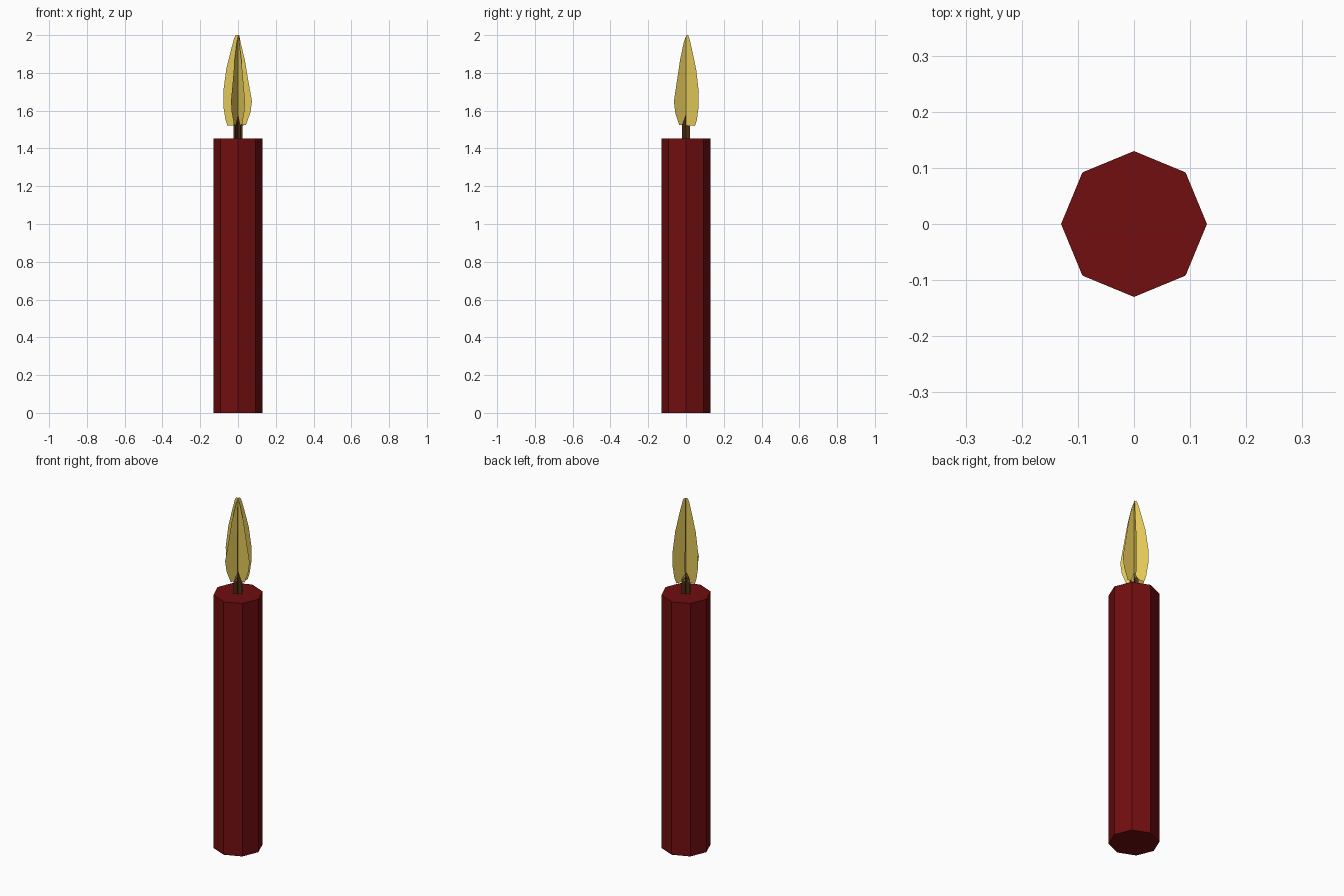
import bpy, bmesh, math

if "Cube" in bpy.data.objects:
    bpy.data.objects.remove(bpy.data.objects["Cube"])


def material(name, rgb):
    m = bpy.data.materials.new(name)
    m.diffuse_color = (*rgb, 1)
    m.use_nodes = True
    m.node_tree.nodes["Principled BSDF"].inputs["Base Color"].default_value = m.diffuse_color
    return m


def add_object(name, bm, mat):
    me = bpy.data.meshes.new(name)
    bm.to_mesh(me)
    bm.free()
    me.materials.append(mat)
    ob = bpy.data.objects.new(name, me)
    bpy.context.collection.objects.link(ob)
    return ob


def crossed_blades(name, profile, mat):
    """Three flat upright sheets through the axis, 60 degrees apart."""
    bm = bmesh.new()
    for deg in (60, 120, 180):
        c, s = math.cos(math.radians(deg)), math.sin(math.radians(deg))
        bm.faces.new([bm.verts.new((r * c, r * s, z)) for r, z in profile])
    bmesh.ops.triangulate(bm, faces=bm.faces[:])
    return add_object(name, bm, mat)


red = material("dark red wax", (0.165, 0.0044, 0.005))
yellow = material("flame yellow", (0.77, 0.58, 0.10))
brown = material("wick brown", (0.080, 0.030, 0.007))

# Candle body: octagonal prism with corners on the axes
HEIGHT = 1.453
bm = bmesh.new()
bmesh.ops.create_cone(bm, cap_ends=True, segments=8, radius1=0.13, radius2=0.13, depth=HEIGHT)
bmesh.ops.translate(bm, verts=bm.verts, vec=(0, 0, HEIGHT / 2))
add_object("candle_body", bm, red)

# Wick: thin crossed strips that fit under the notch of the flame
crossed_blades("wick", [(-0.025, 1.45), (0.025, 1.45), (0.025, 1.54), (0.004, 1.575),
                        (-0.004, 1.575), (-0.025, 1.525)], brown)

# Flame: leaf outline, fuller on one side, notched at the bottom
crossed_blades("flame", [
    (0.012, 2.0), (0.02, 1.985), (0.04, 1.91), (0.062, 1.82), (0.078, 1.70), (0.077, 1.62),
    (0.066, 1.55), (0.055, 1.52), (0.033, 1.53), (0.025, 1.54), (0.004, 1.575),
    (-0.004, 1.575), (-0.025, 1.525), (-0.042, 1.525), (-0.066, 1.59), (-0.074, 1.65),
    (-0.056, 1.75), (-0.036, 1.87), (-0.014, 1.96), (0.002, 2.0)], yellow)
